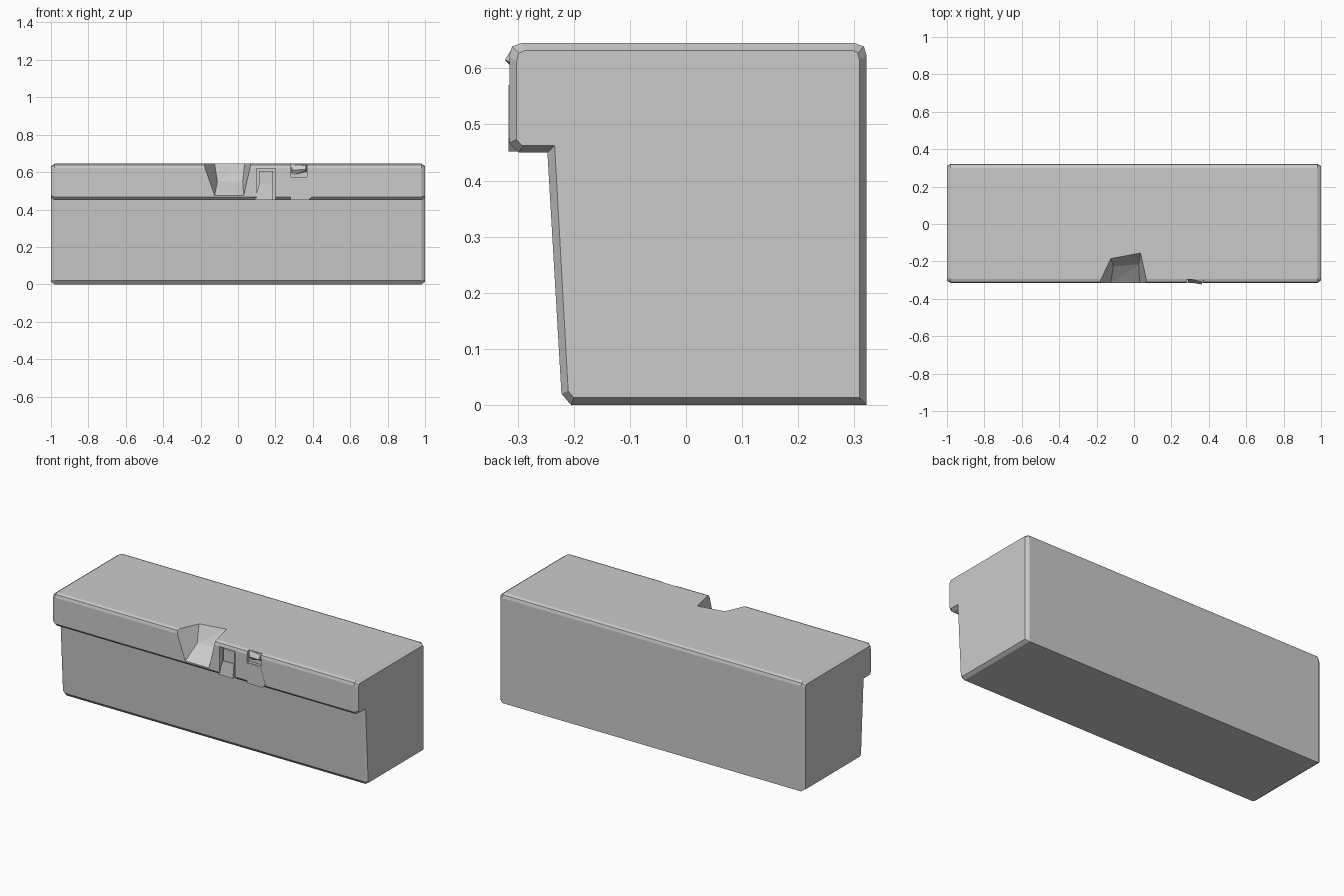
import bpy, bmesh

if "Cube" in bpy.data.objects:
    bpy.data.objects.remove(bpy.data.objects["Cube"])


def add_object(name, bm):
    bmesh.ops.recalc_face_normals(bm, faces=bm.faces)
    mesh = bpy.data.meshes.new(name)
    bm.to_mesh(mesh)
    bm.free()
    obj = bpy.data.objects.new(name, mesh)
    bpy.context.collection.objects.link(obj)
    return obj


def hull(name, points):
    bm = bmesh.new()
    for p in points:
        bm.verts.new(p)
    res = bmesh.ops.convex_hull(bm, input=bm.verts)
    loose = [v for v in bm.verts if not v.link_faces]
    bmesh.ops.delete(bm, geom=loose, context='VERTS')
    bmesh.ops.dissolve_limit(bm, angle_limit=0.001, verts=bm.verts, edges=bm.edges)
    return add_object(name, bm)


def box(name, x0, x1, y0, y1, z0, z1):
    return hull(name, [(x, y, z) for x in (x0, x1) for y in (y0, y1) for z in (z0, z1)])


def cut(target, cutter):
    mod = target.modifiers.new("cut", 'BOOLEAN')
    mod.operation = 'DIFFERENCE'
    mod.solver = 'EXACT'
    mod.object = cutter
    cutter.hide_render = True
    bpy.context.view_layer.objects.active = target
    bpy.ops.object.modifier_apply(modifier=mod.name)
    bpy.data.objects.remove(cutter)


# Main block: side profile with an overhanging front lip, smaller at the chamfered ends
outer = [(.322, 0), (-.205, 0), (-.222, .02), (-.247, .45), (-.298, .45), (-.315, .467),
         (-.315, .622), (-.31, .639), (-.293, .645), (.3, .645), (.317, .639), (.322, .622)]
inner = [(.309, .013), (-.2, .013), (-.21, .025), (-.234, .462), (-.291, .462), (-.302, .473),
         (-.302, .612), (-.298, .627), (-.287, .632), (.298, .632), (.306, .627), (.309, .615)]
bm = bmesh.new()
rings = [[bm.verts.new((x, y, z)) for y, z in profile]
         for x, profile in ((-1, inner), (-.98, outer), (.98, outer), (1, inner))]
n = len(outer)
for a, b in zip(rings, rings[1:]):
    for i in range(n):
        j = (i + 1) % n
        bm.faces.new((a[i], a[j], b[j], b[i]))
bm.faces.new(rings[0])
bm.faces.new(rings[-1])
block = add_object("stone_block", bm)

# Large broken chip in the lip
cut(block, hull("chip_cutter", [
    (-.185, -.315, .645), (.07, -.315, .645), (.035, -.155, .645), (-.125, -.185, .645),
    (-.11, -.225, .55), (.025, -.215, .55), (-.125, -.315, .475), (.03, -.315, .475),
    (-.185, -.36, .645), (.07, -.36, .645), (-.125, -.36, .475), (.03, -.36, .475),
    (-.185, -.36, .7), (.07, -.36, .7), (.035, -.155, .7), (-.125, -.185, .7)]))

# Small recess, with a stepped plate and a tapered prong left inside
cut(block, box("recess_cutter", .1, .2, -.34, -.285, .44, .62))
box("recess_plate", .113, .187, -.298, -.28, .535, .605)
hull("recess_prong", [(x, y, z) for z, xs, yf in ((.452, (.09, .185), -.312), (.535, (.112, .185), -.302))
                      for x in xs for y in (yf, -.28)])

# Cracked edge: shallow chip, protruding flake and patch below it
cut(block, box("crack_cutter", .28, .37, -.34, -.297, .575, .66))
hull("flake", [(.285, -.29, .58), (.285, -.29, .64), (.37, -.29, .64), (.37, -.29, .6),
               (.29, -.31, .61), (.36, -.323, .615), (.365, -.31, .635)])
hull("lip_patch", [(x, y, z) for x, z in ((.28, .452), (.38, .452), (.4, .475), (.37, .57), (.28, .57))
                   for y in (-.316, -.28)])
